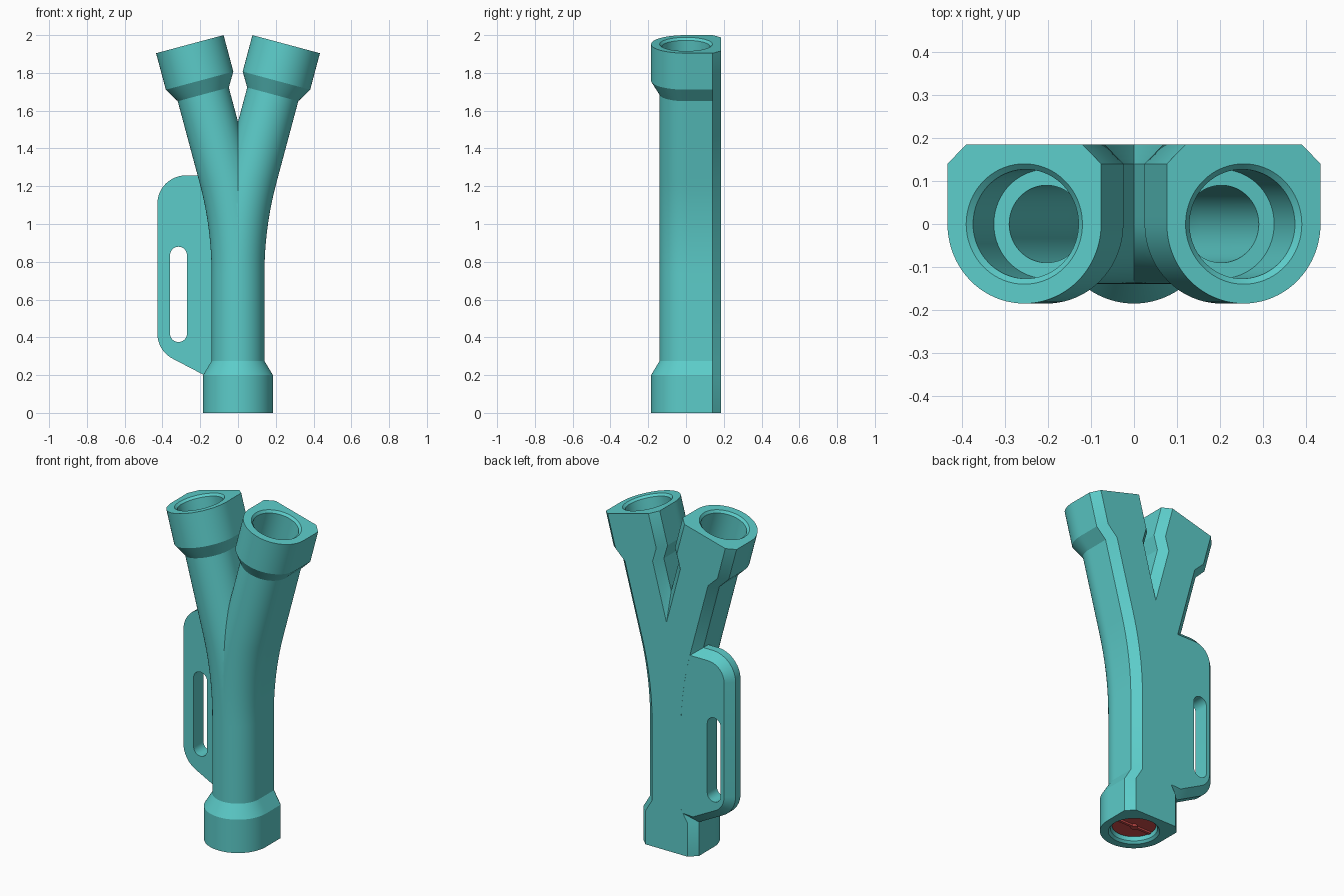
import bpy, bmesh, math
from mathutils import Vector

if "Cube" in bpy.data.objects:
    bpy.data.objects.remove(bpy.data.objects["Cube"])

BEND = math.radians(15)          # lean of each arm
RADIUS = 2.0                     # bend radius of the pipe axis
T = RADIUS * math.tan(BEND / 2)
START = 1.0 - T                  # where the bend begins
ARC = RADIUS * BEND
LENGTH = START + ARC + 0.952 / math.cos(BEND) - T
BACK, SIDE = 0.185, 0.14         # flat back, start of its chamfer


def material(name, rgb):
    m = bpy.data.materials.new(name)
    m.diffuse_color = (*rgb, 1)
    m.use_nodes = True
    m.node_tree.nodes["Principled BSDF"].inputs["Base Color"].default_value = m.diffuse_color
    return m


teal = material("teal", (0.107, 0.604, 0.587))
red = material("red", (0.62, 0.075, 0.07))


def finish(name, bm, mat):
    bmesh.ops.recalc_face_normals(bm, faces=bm.faces[:])
    me = bpy.data.meshes.new(name)
    bm.to_mesh(me)
    bm.free()
    me.materials.append(mat)
    ob = bpy.data.objects.new(name, me)
    bpy.context.collection.objects.link(ob)
    return ob


def activate(ob):
    bpy.ops.object.select_all(action='DESELECT')
    ob.select_set(True)
    bpy.context.view_layer.objects.active = ob


def axis_point(s):
    """Centre and lean of the arm axis at arc length s."""
    if s <= START:
        return 0.0, s, 0.0
    a = min((s - START) / RADIUS, BEND)
    rest = max(s - START - ARC, 0)
    x = RADIUS * (1 - math.cos(a)) + rest * math.sin(a)
    z = START + RADIUS * math.sin(a) + rest * math.cos(a)
    return x, z, a


def d_profile(r):
    """Round front, straight sides, chamfered flat back."""
    pts = [(r * math.cos(math.pi + math.pi * i / 40), r * math.sin(math.pi + math.pi * i / 40))
           for i in range(40)]
    c = BACK - SIDE
    corners = [(r, 0), (r, SIDE), (r - c, BACK), (c - r, BACK), (-r, SIDE), (-r, 0)]
    for (p, q), n in zip(zip(corners, corners[1:]), (8, 4, 14, 4, 8)):
        pts += [(p[0] + (q[0] - p[0]) * i / n, p[1] + (q[1] - p[1]) * i / n) for i in range(n)]
    return pts


def circle_profile(r):
    return [tuple(Vector(p).normalized() * r) for p in d_profile(0.16)]


# Pipe body: outer skin up, bore back down, closed into one shell
bend = [START + ARC * i / 14 for i in range(15)]
outer = [(0, .185), (.2, .185), (.275, .14)] + [(s, .14) for s in bend] + \
        [(LENGTH - .275, .14), (LENGTH - .2, .185), (LENGTH, .185)]
bore = [(LENGTH, .14), (LENGTH - .013, .127), (LENGTH - .2, .127), (LENGTH - .2, .09)] + \
       [(s, .09) for s in reversed(bend)] + [(.2, .09), (.2, .127), (.013, .127), (0, .14)]

bm = bmesh.new()
rings = []
for stations, profile in ((outer, d_profile), (bore, circle_profile)):
    for s, r in stations:
        x, z, a = axis_point(s)
        rings.append([bm.verts.new((x + u * math.cos(a), v, z - u * math.sin(a)))
                      for u, v in profile(r)])
for k, ring in enumerate(rings):
    nxt = rings[(k + 1) % len(rings)]
    for i in range(len(ring)):
        j = (i + 1) % len(ring)
        bm.faces.new((ring[i], ring[j], nxt[j], nxt[i]))
bmesh.ops.recalc_face_normals(bm, faces=bm.faces[:])

# Keep the right half and mirror it, so the two arms meet on the centre plane
bmesh.ops.bisect_plane(bm, geom=bm.verts[:] + bm.edges[:] + bm.faces[:], dist=1e-5,
                       plane_co=(0, 0, 0), plane_no=(1, 0, 0), clear_inner=True)
body = finish("forked_pipe", bm, teal)
activate(body)
mirror = body.modifiers.new("mirror", 'MIRROR')
mirror.merge_threshold = 0.0005
bpy.ops.object.modifier_apply(modifier="mirror")
bpy.ops.object.shade_smooth_by_angle(angle=math.radians(25))


def arc(cx, cz, r, a0, a1, n):
    return [(cx + r * math.cos(math.radians(a0 + (a1 - a0) * i / n)),
             cz + r * math.sin(math.radians(a0 + (a1 - a0) * i / n))) for i in range(n + 1)]


def plate(outline, y0, y1, name, chamfer=0):
    bm = bmesh.new()
    front = bm.faces.new([bm.verts.new((x, y0, z)) for x, z in outline])
    new = bmesh.ops.extrude_face_region(bm, geom=[front])["geom"]
    bmesh.ops.translate(bm, vec=(0, y1 - y0, 0), verts=[g for g in new if isinstance(g, bmesh.types.BMVert)])
    bmesh.ops.recalc_face_normals(bm, faces=bm.faces[:])
    if chamfer:
        back = max(bm.faces, key=lambda f: f.calc_center_median().y)
        bmesh.ops.inset_region(bm, faces=[back], thickness=chamfer, depth=chamfer,
                               use_even_offset=True)
    return finish(name, bm, teal)


# Side handle with a chamfered back rim and a finger slot
outline = [(-.03, .212), (-.03, 1.257)] + arc(-.277, 1.107, .15, 90, 180, 12) + \
          arc(-.277, .42, .15, 180, 240, 8) + [(-.185, .203)]
handle = plate(outline, .093, SIDE, "side_handle", BACK - SIDE - .0002)
slot = plate(arc(-.315, .835, .045, 0, 180, 12) + arc(-.315, .42, .045, 180, 360, 12),
             0, .3, "slot_cutter")
slot.hide_render = True
activate(handle)
cut = handle.modifiers.new("slot", 'BOOLEAN')
cut.object = slot
cut.solver = 'EXACT'
bpy.ops.object.modifier_apply(modifier="slot")
bpy.data.objects.remove(slot)
bpy.ops.object.shade_smooth_by_angle(angle=math.radians(25))


# Red valve in the lower socket: disc, cross rod and hub
def cylinder(name, r, z0, z1):
    bm = bmesh.new()
    bmesh.ops.create_cone(bm, cap_ends=True, segments=48, radius1=r, radius2=r, depth=z1 - z0)
    bmesh.ops.translate(bm, vec=(0, 0, (z0 + z1) / 2), verts=bm.verts[:])
    ob = finish(name, bm, red)
    activate(ob)
    bpy.ops.object.shade_smooth_by_angle(angle=math.radians(30))


cylinder("valve_disc", .12, .035, .06)
cylinder("valve_hub", .02, .022, .04)
bm = bmesh.new()
bmesh.ops.create_cube(bm, size=1)
bmesh.ops.scale(bm, vec=(.225, .016, .015), verts=bm.verts[:])
bmesh.ops.translate(bm, vec=(0, 0, .032), verts=bm.verts[:])
finish("valve_rod", bm, red)
